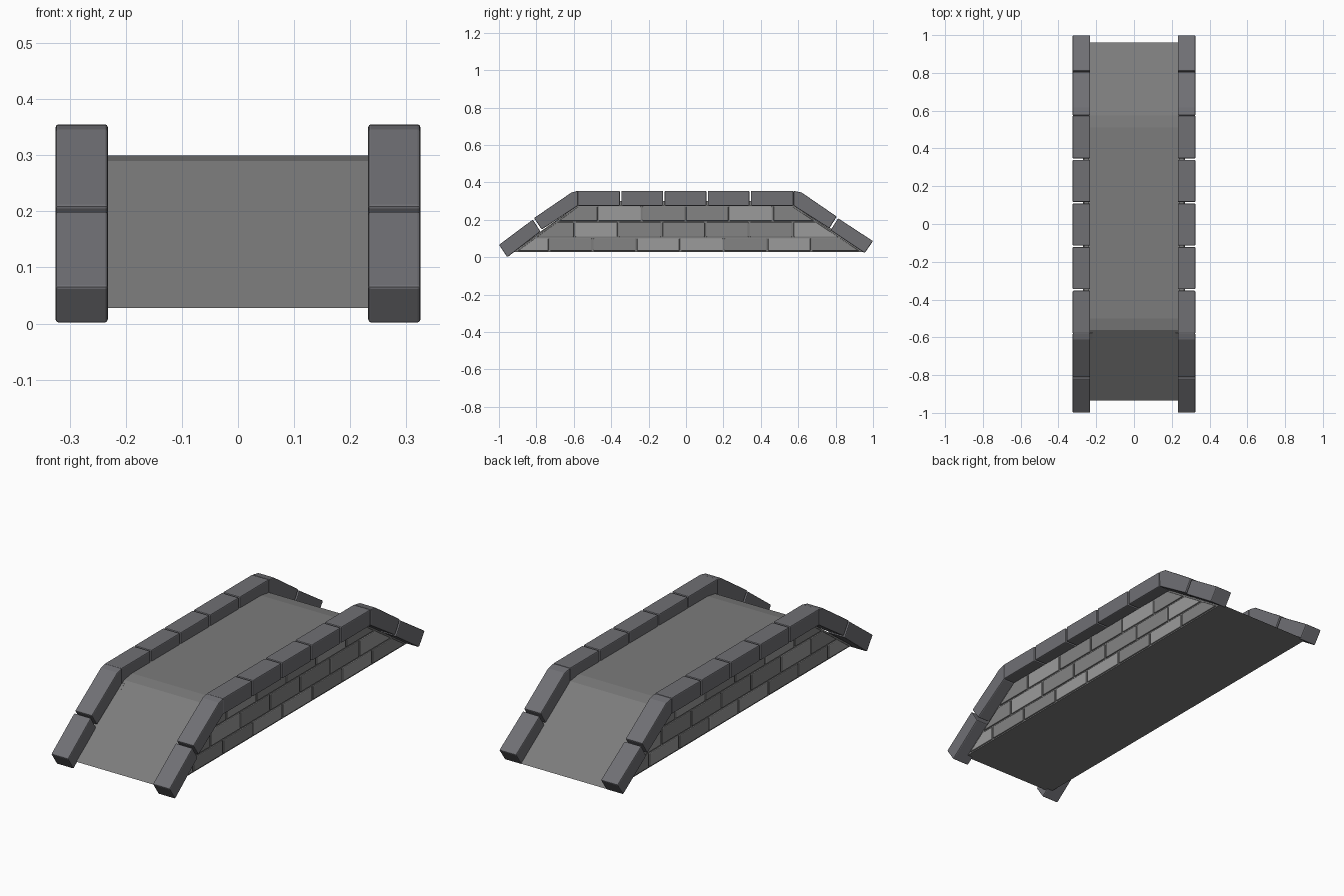
import bpy, bmesh

if "Cube" in bpy.data.objects:
    bpy.data.objects.remove(bpy.data.objects["Cube"])


def material(name, r, g, b):
    m = bpy.data.materials.new(name)
    m.diffuse_color = (r, g, b, 1)
    m.use_nodes = True
    m.node_tree.nodes["Principled BSDF"].inputs["Base Color"].default_value = m.diffuse_color
    return m


COPING = material("coping_stone", 0.16, 0.16, 0.175)
LIGHT = material("light_brick", 0.33, 0.33, 0.33)
DARK = material("dark_brick", 0.23, 0.23, 0.23)
CORE = material("mortar", 0.2, 0.2, 0.2)


def prism(name, profile, x0, x1, mat, bevel=0.0, mirror=False):
    """Extrude a (y, z) profile along x, optionally bevelled and mirrored."""
    bm = bmesh.new()
    face = bm.faces.new([bm.verts.new((x0, y, z)) for y, z in profile])
    ext = bmesh.ops.extrude_face_region(bm, geom=[face])
    moved = [v for v in ext["geom"] if isinstance(v, bmesh.types.BMVert)]
    bmesh.ops.translate(bm, verts=moved, vec=(x1 - x0, 0, 0))
    bmesh.ops.recalc_face_normals(bm, faces=bm.faces)
    me = bpy.data.meshes.new(name)
    bm.to_mesh(me)
    bm.free()
    me.materials.append(mat)
    ob = bpy.data.objects.new(name, me)
    bpy.context.collection.objects.link(ob)
    if bevel:
        b = ob.modifiers.new("bevel", 'BEVEL')
        b.width = bevel
        b.segments = 2
    if mirror:
        ob.modifiers.new("mirror", 'MIRROR')
    return ob


# Underside lines of the sloping copings
def left_y(z):
    return -0.955 + (z - 0.003) * 1.368


def right_y(z):
    return 0.955 - (z - 0.024) * 1.508


# Walkway with softened crests, between the copings
prism("walkway", [(-0.935, 0.028), (-0.56, 0.29), (-0.50, 0.30),
                  (0.51, 0.30), (0.575, 0.29), (0.96, 0.028)],
      -0.24, 0.24, CORE)

# Mortar wall behind the bricks
prism("mortar_wall", [(left_y(0.028), 0.028), (left_y(0.28), 0.28),
                      (right_y(0.28), 0.28), (right_y(0.028), 0.028)],
      0.22, 0.263, CORE, mirror=True)

# Brick courses: bottom, top, first joint, joint count, light bricks
PITCH, GAP = 0.2335, 0.004
courses = [(0.034, 0.101, -0.732, 7, {0, 3, 4, 6}),
           (0.108, 0.187, -0.596, 6, {1, 6}),
           (0.194, 0.272, -0.470, 5, {1, 4})]
for row, (z0, z1, first, count, light) in enumerate(courses):
    joints = [first + PITCH * i for i in range(count)]
    for i in range(count + 1):
        if i == 0:
            a0, a1 = left_y(z0) + 0.014, left_y(z1) + 0.014
        else:
            a0 = a1 = joints[i - 1] + GAP
        if i == count:
            b0, b1 = right_y(z0) - 0.014, right_y(z1) - 0.014
        else:
            b0 = b1 = joints[i] - GAP
        prism(f"brick_{row}_{i}", [(a0, z0), (b0, z0), (b1, z1), (a1, z1)],
              0.235, 0.269, LIGHT if i in light else DARK, 0.004, True)

# Flat coping stones
X0, X1 = 0.232, 0.325
for i in range(5):
    a = -0.58 + 0.2308 * i + (0.004 if i else 0)
    b = -0.58 + 0.2308 * (i + 1) - (0.004 if i < 4 else 0)
    prism(f"flat_coping_{i}", [(a, 0.275), (b, 0.275), (b, 0.355), (a, 0.355)],
          X0, X1, COPING, 0.005, True)

# Sloping coping stones: crest and foot at each end
slopes = {
    "front_crest_coping": [(-0.771, 0.148), (-0.578, 0.275), (-0.578, 0.355),
                           (-0.612, 0.346), (-0.813, 0.209)],
    "front_foot_coping": [(-0.955, 0.0), (-0.778, 0.137), (-0.819, 0.201), (-1.0, 0.066)],
    "back_crest_coping": [(0.766, 0.154), (0.806, 0.217), (0.618, 0.346),
                          (0.575, 0.355), (0.575, 0.275)],
    "back_foot_coping": [(0.955, 0.022), (1.0, 0.086), (0.813, 0.208), (0.773, 0.144)],
}
for name, profile in slopes.items():
    prism(name, profile, X0, X1, COPING, 0.005, True)
